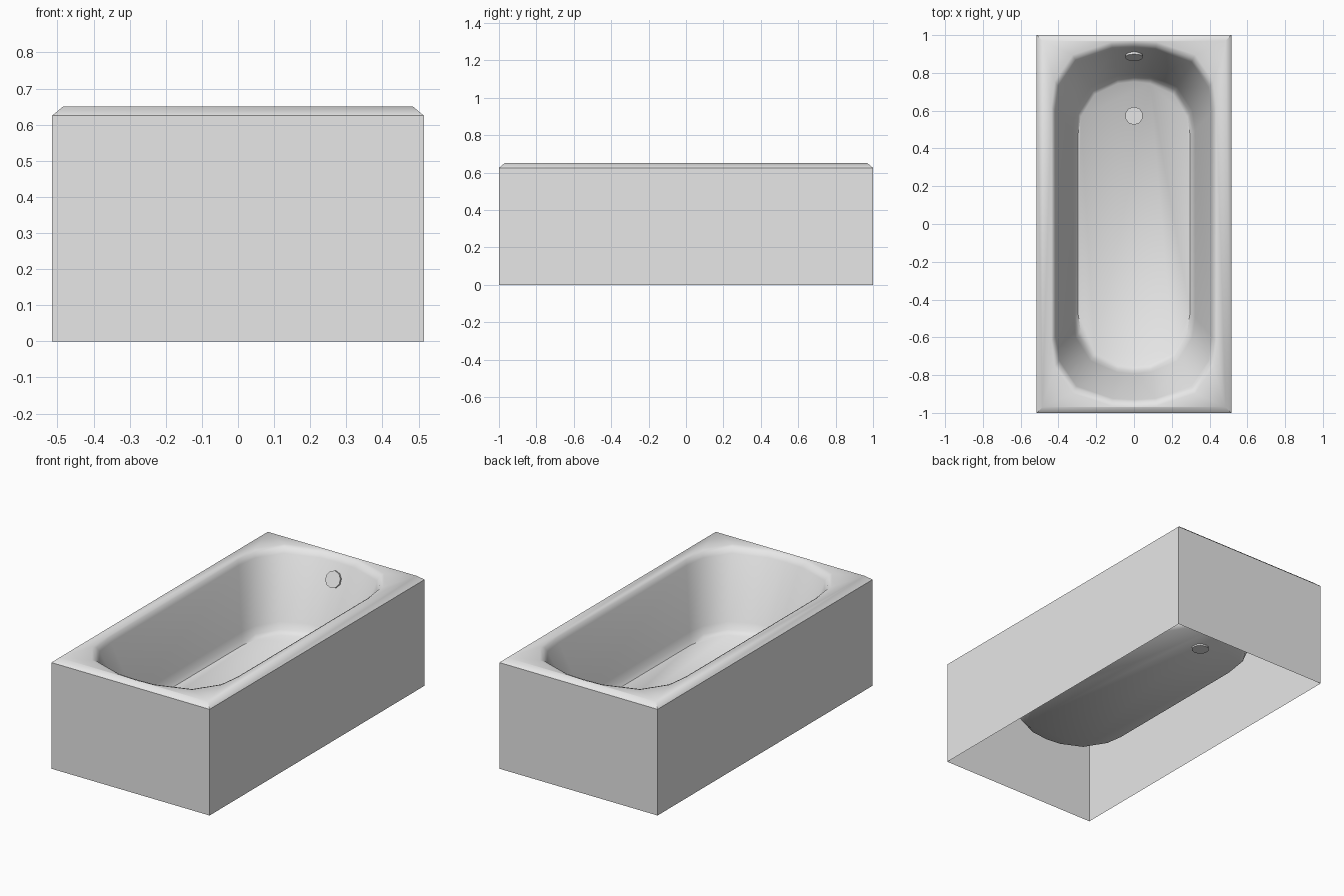
import bpy, bmesh, math

if "Cube" in bpy.data.objects:
    bpy.data.objects.remove(bpy.data.objects["Cube"])

mat = bpy.data.materials.new("light grey")
mat.diffuse_color = (0.8, 0.8, 0.8, 1)
mat.use_nodes = True
mat.node_tree.nodes["Principled BSDF"].inputs["Base Color"].default_value = mat.diffuse_color


def finish(obj, angle):
    obj.data.materials.append(mat)
    bpy.ops.object.select_all(action='DESELECT')
    obj.select_set(True)
    bpy.context.view_layer.objects.active = obj
    bpy.ops.object.shade_smooth_by_angle(angle=math.radians(angle))


# One rounded quarter of the rim opening and of the basin floor
RIM = [(.437, .62), (.42, .755), (.325, .895), (.12, .963)]
FLOOR = [(.30, .47), (.285, .57), (.21, .69), (.085, .748)]


def outline(t):
    q = [(a[0] + (b[0] - a[0]) * t, a[1] + (b[1] - a[1]) * t)
         for a, b in zip(RIM, FLOOR)]
    y_end = .968 + (.757 - .968) * t
    half = q + [(0, y_end)] + [(-x, y) for x, y in reversed(q)]
    return half + [(-x, -y) for x, y in half]


def ring(bm, pts, z):
    return [bm.verts.new((x, y, z)) for x, y in pts]


def skin(bm, a, b):
    n = len(a)
    for i in range(n):
        j = (i + 1) % n
        bm.faces.new((a[i], a[j], b[j], b[i]))


def rect(hx, hy):
    return [(hx, -hy), (hx, hy), (-hx, hy), (-hx, -hy)]


# Tub shell: open-bottomed apron, chamfered deck and smooth basin
bm = bmesh.new()
base = ring(bm, rect(.515, 1), 0)
shoulder = ring(bm, rect(.515, 1), .625)
deck = ring(bm, rect(.485, .97), .65)
skin(bm, base, shoulder)
skin(bm, shoulder, deck)

profile = [(0, .65), (.10, .642), (.18, .615), (.83, .285), (.91, .245), (1.02, .225)]
rings = [ring(bm, outline(t), z) for t, z in profile]
for a, b in zip(rings, rings[1:]):
    skin(bm, a, b)
bm.faces.new(rings[-1])

loops = []
for loop in (deck, rings[0]):
    for i, v in enumerate(loop):
        loops.append(bm.edges.get((v, loop[(i + 1) % len(loop)])))
bmesh.ops.triangle_fill(bm, edges=loops, use_beauty=True, use_dissolve=False)
bmesh.ops.recalc_face_normals(bm, faces=bm.faces)
if max(bm.faces, key=lambda f: f.calc_center_median().x).normal.x < 0:
    bmesh.ops.reverse_faces(bm, faces=bm.faces)
me = bpy.data.meshes.new("tub_shell")
bm.to_mesh(me)
bm.free()
tub = bpy.data.objects.new("tub_shell", me)
bpy.context.collection.objects.link(tub)
finish(tub, 45)


# Drain and overflow discs
def disc(name, loc, tilt):
    bpy.ops.mesh.primitive_cylinder_add(vertices=10, radius=.048, depth=.018,
                                        location=loc, rotation=(tilt, 0, 0))
    obj = bpy.context.object
    obj.name = name
    finish(obj, 40)


disc("drain", (0, .573, .225), 0)
disc("overflow", (0, .89, .53), math.radians(67.5))
